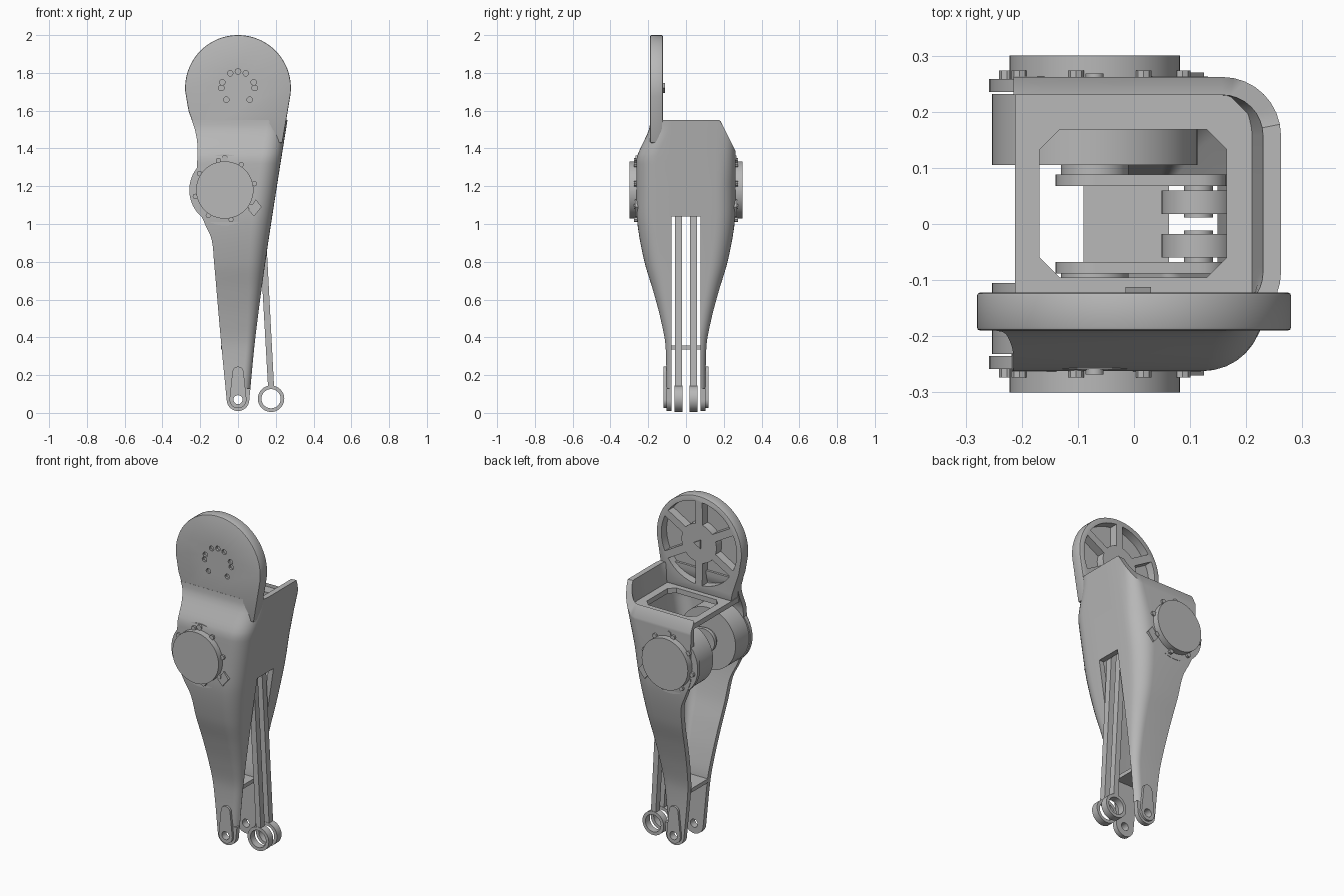
import bpy, bmesh
from math import sin, cos, pi, radians

cube = bpy.data.objects.get("Cube")
if cube:
    bpy.data.objects.remove(cube)

metal = bpy.data.materials.new("grey_metal")
metal.use_nodes = True
GREY = (0.48, 0.48, 0.48, 1)
metal.diffuse_color = GREY
metal.node_tree.nodes["Principled BSDF"].inputs["Base Color"].default_value = GREY


def activate(ob):
    bpy.ops.object.select_all(action='DESELECT')
    ob.select_set(True)
    bpy.context.view_layer.objects.active = ob


def shade(ob):
    activate(ob)
    bpy.ops.object.shade_smooth_by_angle(angle=radians(32))


def finish(name, bm, smooth=True):
    bmesh.ops.recalc_face_normals(bm, faces=bm.faces)
    mesh = bpy.data.meshes.new(name)
    bm.to_mesh(mesh)
    bm.free()
    mesh.materials.append(metal)
    ob = bpy.data.objects.new(name, mesh)
    bpy.context.collection.objects.link(ob)
    if smooth:
        shade(ob)
    return ob


def prism(name, outline, y0, y1, smooth=True):
    """Extrude an (x, z) outline from y0 to y1."""
    bm = bmesh.new()
    face = bm.faces.new([bm.verts.new((x, y0, z)) for x, z in outline])
    res = bmesh.ops.extrude_face_region(bm, geom=[face])
    verts = [v for v in res["geom"] if isinstance(v, bmesh.types.BMVert)]
    bmesh.ops.translate(bm, verts=verts, vec=(0, y1 - y0, 0))
    return finish(name, bm, smooth)


def slab(name, x0, x1, y0, y1, z0, z1, cl, cr):
    """Flat plate with corners clipped by cl on the -x side and cr on the +x side."""
    bm = bmesh.new()
    corners = [(x0 + cl, y0), (x1 - cr, y0), (x1, y0 + cr), (x1, y1 - cr),
               (x1 - cr, y1), (x0 + cl, y1), (x0, y1 - cl), (x0, y0 + cl)]
    low = [bm.verts.new((x, y, z0)) for x, y in corners]
    high = [bm.verts.new((x, y, z1)) for x, y in corners]
    bm.faces.new(low)
    bm.faces.new(high)
    for i in range(8):
        bm.faces.new((low[i - 1], low[i], high[i], high[i - 1]))
    return finish(name, bm, False)


def arc(cx, cz, r, a0=0, a1=360, n=40):
    steps = n if a1 - a0 == 360 else n + 1
    return [(cx + r * cos(radians(a0 + (a1 - a0) * i / n)),
             cz + r * sin(radians(a0 + (a1 - a0) * i / n))) for i in range(steps)]


def cut(ob, *cutters):
    for c in cutters:
        c.hide_render = True
        mod = ob.modifiers.new("cut", 'BOOLEAN')
        mod.operation, mod.solver, mod.object = 'DIFFERENCE', 'EXACT', c
        activate(ob)
        bpy.ops.object.modifier_apply(modifier=mod.name)
        bpy.data.objects.remove(c)
    shade(ob)


def curve(keys):
    """Smooth interpolation through (z, value) keys."""
    def slope(i):
        a, b = keys[max(i - 1, 0)], keys[min(i + 1, len(keys) - 1)]
        return (b[1] - a[1]) / (b[0] - a[0])

    def f(z):
        i = max(k for k in range(len(keys) - 1) if k == 0 or keys[k][0] <= z)
        (z0, p), (z1, q) = keys[i], keys[i + 1]
        h, t = z1 - z0, min(max((z - z0) / (z1 - z0), 0), 1)
        return ((2*t**3 - 3*t**2 + 1) * p + (t**3 - 2*t**2 + t) * h * slope(i)
                + (3*t**2 - 2*t**3) * q + (t**3 - t**2) * h * slope(i + 1))
    return f


# Channel-shaped leg shell, lofted from U sections, with a slot up the closed side
open_edge = curve([(0.07, -0.06), (0.4, -0.092), (0.8, -0.127), (0.92, -0.14), (1.0, -0.175),
                   (1.1, -0.213), (1.25, -0.218), (1.42, -0.215), (1.5, -0.228), (1.55, -0.245)])
closed_edge = curve([(0.07, 0.06), (0.4, 0.092), (0.8, 0.145), (1.2, 0.206), (1.55, 0.262)])
back_y = curve([(0, 0.105), (0.35, 0.108), (0.5, 0.135), (0.65, 0.175), (0.8, 0.22),
                (1.0, 0.257), (1.15, 0.262), (1.6, 0.262)])
front_lean = curve([(1.3, 0), (1.36, 0.004), (1.5, 0.066), (1.56, 0.072)])
WALL, TOP, FOOT, SHIN, SLOT, SLOT_Y = 0.032, 1.55, 0.07, 0.13, 1.04, 0.076
QUARTER = [pi / 2 * i / 8 for i in range(9)]


def section(z):
    xl, xr, yb = open_edge(z), closed_edge(z), back_y(z)
    yf = -yb + (front_lean(z) if z > 1.3 else 0)
    sides = []
    for off in (0, WALL):
        r = max(0.4 * yb - off, 0.004)
        x, f, b = xr - off, yf + off, yb - off
        front = [(xl, f)] + [(x - r + r * sin(a), f + r - r * cos(a)) for a in QUARTER]
        back = [(x - r + r * cos(a), b - r + r * sin(a)) for a in QUARTER] + [(max(xl, -0.215), b)]
        sides.append([(px, min(py, -SLOT_Y)) for px, py in front] + [(x, -SLOT_Y), (x, SLOT_Y)]
                     + [(px, max(py, SLOT_Y)) for px, py in back])
    return sides[0] + sides[1][::-1]


def top_slope(y, z):
    """The back top edge is cut at a slant."""
    return z - 2 * max(0, y - 0.18) * min(max((z - 1.2) / 0.35, 0), 1)


bm = bmesh.new()
levels = [SHIN + (SLOT - SHIN) * i / 36 for i in range(36)]
levels += [SLOT + (TOP - SLOT) * i / 20 for i in range(21)]
rings = [[bm.verts.new((x, y, top_slope(y, z))) for x, y in section(z)] for z in levels]
n = len(rings[0])
mid = n // 4 - 1                      # outer slot edge; its inner partner is n - 1 - mid
gap = (mid, n - 2 - mid)
for k, (lo, hi) in enumerate(zip(rings, rings[1:])):
    for i in range(n):
        if k >= 36 or i not in gap:
            j = (i + 1) % n
            bm.faces.new((lo[i], lo[j], hi[j], hi[i]))
    if k < 36:
        for i in (mid, mid + 1):
            bm.faces.new((lo[i], lo[n - 1 - i], hi[n - 1 - i], hi[i]))
for ring, strips in ((rings[0], set(range(n // 2 - 1)) - {mid}), (rings[36], {mid}),
                     (rings[-1], range(n // 2 - 1))):
    for i in strips:
        bm.faces.new((ring[i], ring[i + 1], ring[n - 2 - i], ring[n - 1 - i]))
finish("leg_shell", bm)

# Webbing between the two shins
slab("shin_web", -0.09, 0.062, -0.082, 0.082, 0.335, 0.358, 0.004, 0.004)

# Top plate with a chamfered opening
cut(slab("top_plate", -0.212, 0.235, -0.2, 0.235, 1.40, 1.43, 0.004, 0.07),
    slab("opening_cutter", -0.168, 0.165, -0.095, 0.168, 1.3, 1.5, 0.035, 0.035))

# Hip disc with six pockets on the back and a ring of holes on the front
HIP = 1.72
outline = arc(0, HIP, 0.28, -9, 184, 64)
outline += [(-0.262, 1.6), (-0.238, 1.53), (-0.218, 1.47), (-0.212, 1.43), (0.235, 1.43)]
disc = prism("hip_disc", outline, -0.19, -0.122, False)
bev = disc.modifiers.new("edge", 'BEVEL')
bev.width, bev.segments, bev.limit_method = 0.006, 2, 'ANGLE'
activate(disc)
bpy.ops.object.modifier_apply(modifier="edge")
pockets = [prism("pocket_cutter", arc(0, HIP, 0.248, a - 25, a + 25, 12)
                 + arc(0, HIP, 0.115, a + 19, a - 19, 6), -0.172, -0.1, False)
           for a in range(0, 360, 60)]
holes = [prism("hole_cutter", arc(0.088 * cos(radians(a)), HIP + 0.088 * sin(radians(a)), 0.015, n=10),
               -0.2, -0.174, False) for a in (90, 62, 118, 0, 180, 20, 160, -45, 225)]
cut(disc, *pockets, *holes)
prism("hip_hub_pin", arc(0, HIP, 0.03, n=3), -0.13, -0.112)

# Knee drives, cranks and feet, mirrored front and back
KX, KZ, PX = -0.07, 1.18, 0.115
EX, EZ = 0.175, 0.075
for side, s in (("front", -1), ("back", 1)):
    prism(side + "_drive_housing", arc(KX, KZ, 0.183, n=56), s * 0.105, s * 0.232)
    prism(side + "_drive_flange", arc(KX, KZ, 0.188, n=56), s * 0.235, s * 0.258)
    prism(side + "_drive_cap", arc(KX, KZ, 0.152, n=56), s * 0.25, s * 0.3)
    for k in range(8):
        a = radians(45 * k + 12)
        prism(side + "_cap_screw", arc(KX + 0.16 * cos(a), KZ + 0.16 * sin(a), 0.014, n=8), s * 0.25, s * 0.274)
    prism(side + "_cap_eyelet", arc(KX, KZ + 0.168, 0.016, n=14), s * 0.25, s * 0.268)
    prism(side + "_cable_plug", [(0.055, 1.075), (0.085, 1.04), (0.125, 1.09), (0.095, 1.13)],
          s * 0.24, s * 0.27)
    prism(side + "_drive_shaft", arc(KX, KZ, 0.06, n=28), s * 0.07, s * 0.11)
    crank = arc(KX, KZ, 0.07, 90, 270, 18) + arc(PX, KZ, 0.05, -90, 90, 14)
    prism(side + "_crank", crank, s * 0.068, s * 0.088)
    prism(side + "_crank_pin", arc(PX, KZ, 0.026, n=16), s * 0.012, s * 0.075)

    # Rounded foot with a raised pad, both drilled for the ankle pin
    foot = arc(0, FOOT, 0.06, 180, 360, 18) + [(closed_edge(SHIN), SHIN), (open_edge(SHIN), SHIN)]
    pad = arc(0, FOOT, 0.045, 180, 360, 14) + arc(0, 0.215, 0.03, 0, 180, 10)
    for label, shape, y0, y1 in (("_foot", foot, SLOT_Y, back_y(SHIN)), ("_ankle_pad", pad, 0.1, 0.118)):
        cut(prism(side + label, shape, s * y0, s * y1),
            prism("ankle_cutter", arc(0, FOOT, 0.024, n=20), -0.3, 0.3))

    # Push rod with a ring at each end
    for label, cx, cz, r, hole in (("lower", EX, EZ, 0.07, 0.051), ("upper", PX, KZ, 0.066, 0.026)):
        cut(prism(side + "_rod_" + label + "_ring", arc(cx, cz, r), s * 0.018, s * 0.06, False),
            prism("ring_cutter", arc(cx, cz, hole, n=28), -0.3, 0.3))
    rod = [(EX - 0.016, EZ + 0.062), (EX + 0.016, EZ + 0.062), (PX + 0.024, KZ - 0.055), (PX - 0.012, KZ - 0.055)]
    prism(side + "_push_rod", rod, s * 0.02, s * 0.058)
